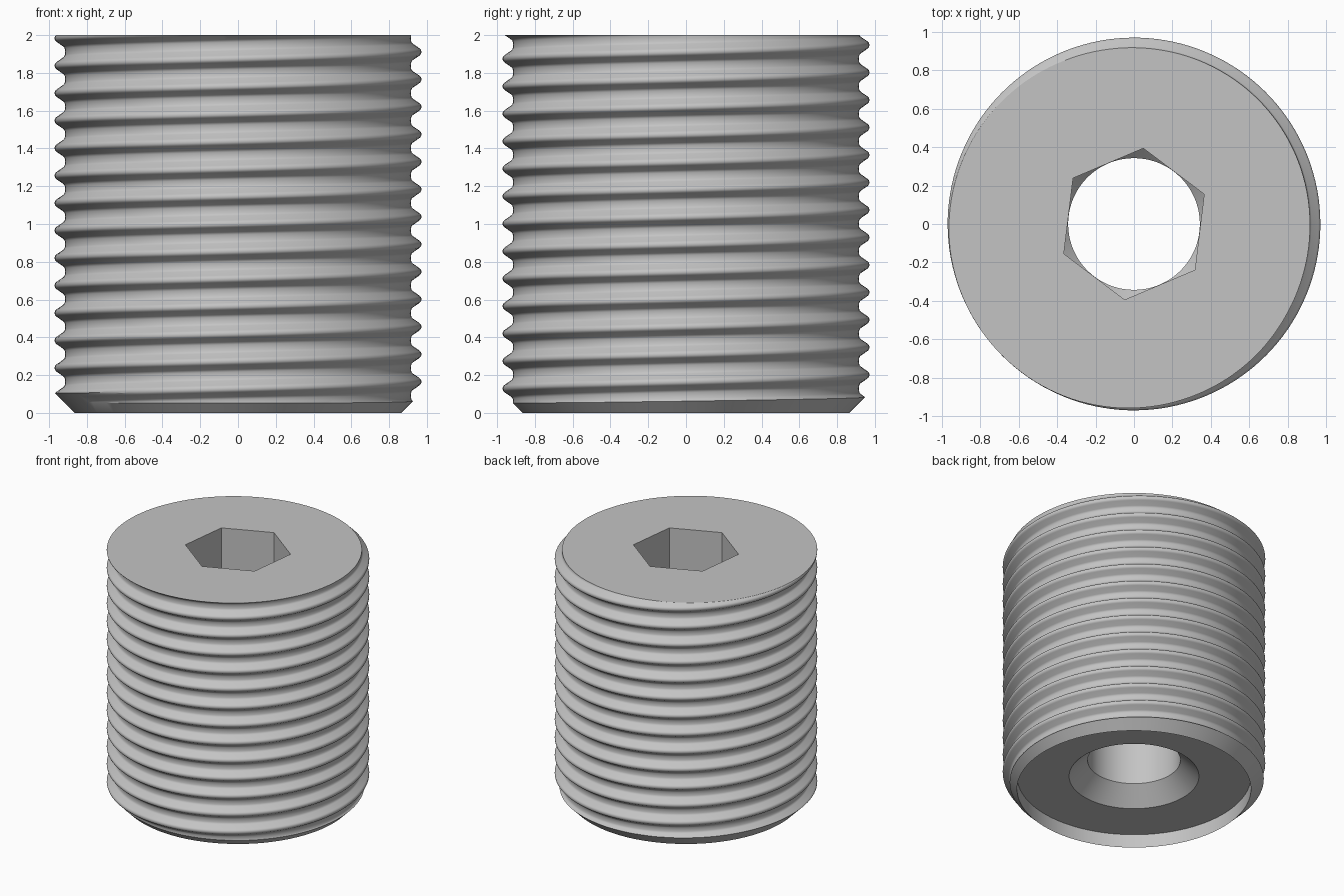
import bpy, bmesh
from math import cos, sin, radians, pi, tau

if "Cube" in bpy.data.objects:
    bpy.data.objects.remove(bpy.data.objects["Cube"], do_unlink=True)

HEIGHT, PITCH, CREST_START = 2.0, 0.1455, 0.165
RIM, BORE, APOTHEM, CORNER = 0.865, 0.343, 0.344, radians(23)
SEGMENTS = 144

# Half of one thread tooth, crest to root: (fraction of pitch, radius)
TOOTH = [(0, .971), (.05, .970), (.09, .967), (.13, .961),
         (.30, .925), (.34, .920), (.39, .917), (.5, .916)]
STEPS = [u for u, r in TOOTH] + [1 - u for u, r in TOOTH[-2:0:-1]]


def thread_radius(z, angle):
    u = ((z - CREST_START) / PITCH - angle / tau) % 1
    u = min(u, 1 - u)
    for (u0, r0), (u1, r1) in zip(TOOTH, TOOTH[1:]):
        if u <= u1:
            return r0 + (r1 - r0) * (u - u0) / (u1 - u0)
    return TOOTH[-1][1]


def chamfer_top(angle):
    """Height at which the end chamfer first meets the thread."""
    z = 0.0
    while thread_radius(z, angle) > RIM + z:
        z += 0.0005
    return z


def section(angle):
    """Closed radial section (radius, height) at one angle."""
    low = chamfer_top(angle)
    points = [(RIM, 0)]
    # helical thread, trimmed by the chamfer and the flat top
    for turn in range(-4, 16):
        for u in STEPS:
            z = CREST_START + PITCH * (turn + u + angle / tau)
            z = min(max(z, low), HEIGHT)
            points.append((min(thread_radius(z, angle), RIM + z), z))
    # hex socket with conical floor, bore, countersink and recessed end
    hexagon = APOTHEM / cos((angle - CORNER) % (pi / 3) - pi / 6)
    floor = 1.0
    points += [(hexagon, HEIGHT), (hexagon, floor + hexagon - BORE),
               (BORE, floor), (BORE, .245), (.48, .11), (RIM, .11)]
    return points


# Sweep the section round the axis
bm = bmesh.new()
columns = []
for i in range(SEGMENTS + 1):
    a = CORNER + tau * i / SEGMENTS
    columns.append([bm.verts.new((r * cos(a), r * sin(a), z)) for r, z in section(a)])
for left, right in zip(columns, columns[1:]):
    for j in range(len(left)):
        k = (j + 1) % len(left)
        bm.faces.new((left[j], right[j], right[k], left[k]))
bmesh.ops.remove_doubles(bm, verts=bm.verts, dist=0.0002)
bmesh.ops.recalc_face_normals(bm, faces=bm.faces)
mesh = bpy.data.meshes.new("threaded_set_screw")
bm.to_mesh(mesh)
bm.free()

screw = bpy.data.objects.new("threaded_set_screw", mesh)
bpy.context.collection.objects.link(screw)

# Plain grey metal
color = (0.55, 0.55, 0.55, 1)
steel = bpy.data.materials.new("steel_grey")
steel.use_nodes = True
steel.diffuse_color = color
steel.node_tree.nodes["Principled BSDF"].inputs["Base Color"].default_value = color
mesh.materials.append(steel)

bpy.ops.object.select_all(action='DESELECT')
screw.select_set(True)
bpy.context.view_layer.objects.active = screw
bpy.ops.object.shade_smooth_by_angle(angle=radians(32))
